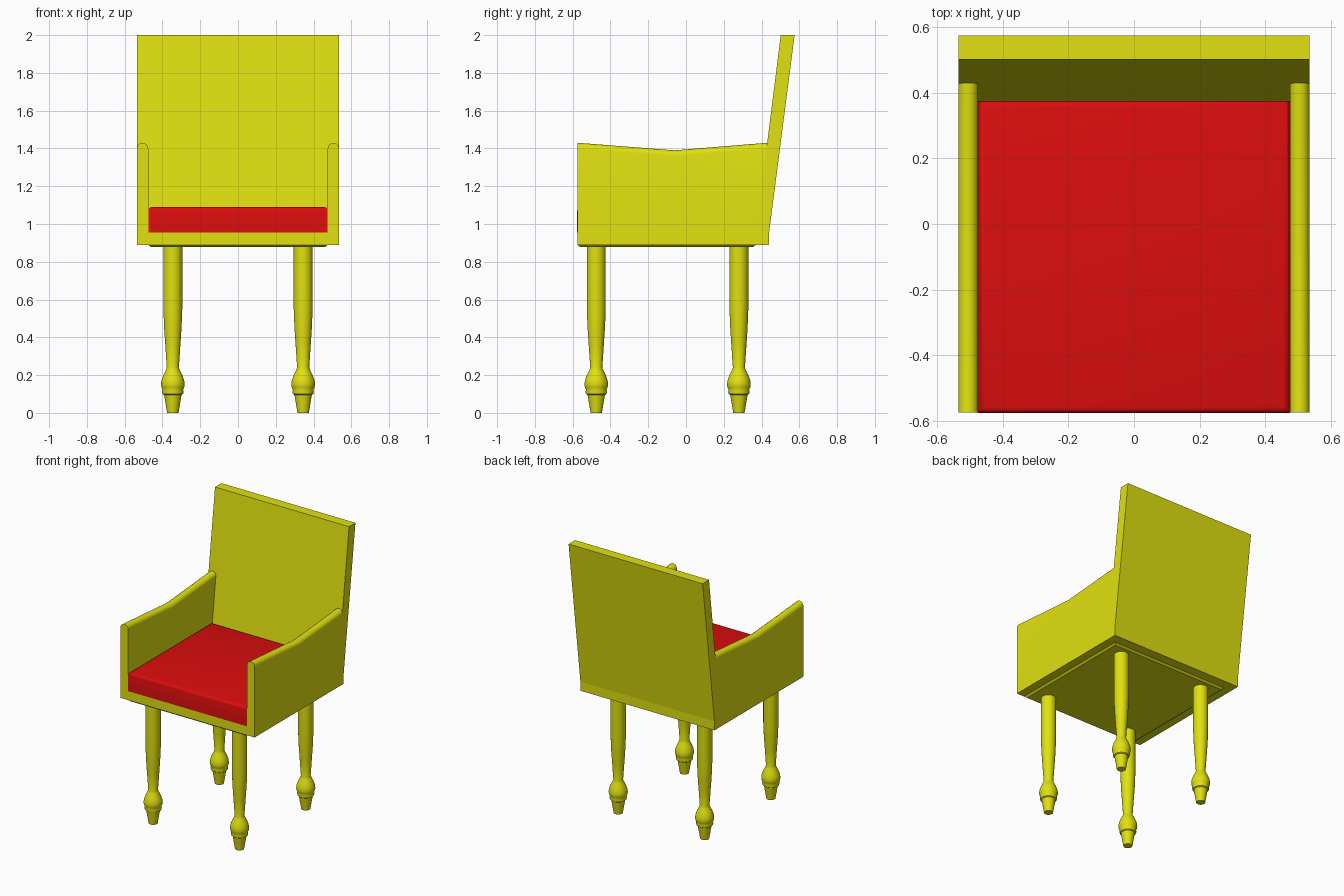
import bpy, bmesh, math

cube = bpy.data.objects.get("Cube")
if cube:
    bpy.data.objects.remove(cube, do_unlink=True)


def make_material(name, colour):
    mat = bpy.data.materials.new(name)
    mat.use_nodes = True
    mat.diffuse_color = colour
    mat.node_tree.nodes["Principled BSDF"].inputs["Base Color"].default_value = colour
    return mat


YELLOW = make_material("yellow", (0.75, 0.75, 0.005, 1))
RED = make_material("red", (0.72, 0.004, 0.004, 1))


def loft(name, rings, mat, closed_ends=True):
    """Skin a list of equal-length closed rings and cap both ends."""
    bm = bmesh.new()
    rows = [[bm.verts.new(p) for p in ring] for ring in rings]
    n = len(rows[0])
    for a, b in zip(rows, rows[1:]):
        for i in range(n):
            j = (i + 1) % n
            bm.faces.new((a[i], a[j], b[j], b[i]))
    bm.faces.new(rows[0][::-1])
    bm.faces.new(rows[-1])
    bmesh.ops.recalc_face_normals(bm, faces=bm.faces[:])
    mesh = bpy.data.meshes.new(name)
    bm.to_mesh(mesh)
    bm.free()
    obj = bpy.data.objects.new(name, mesh)
    bpy.context.collection.objects.link(obj)
    mesh.materials.append(mat)
    return obj


def smooth(obj, degrees=30):
    bpy.ops.object.select_all(action="DESELECT")
    obj.select_set(True)
    bpy.context.view_layer.objects.active = obj
    bpy.ops.object.shade_smooth_by_angle(angle=math.radians(degrees))


def box_rings(x, y0, y1, z0, z1, inset=0.0):
    """Bottom and top rings of a box; the bottom may be inset."""
    def ring(d, z):
        return [(-x + d, y0 + d, z), (x - d, y0 + d, z),
                (x - d, y1 - d, z), (-x + d, y1 - d, z)]
    return [ring(inset, z0), ring(0, z1)]


HALF, INNER = 0.535, 0.475
FRONT, BOTTOM, FLOOR = -0.575, 0.89, 0.955


def back_y(z):
    """Leaning front plane of the backrest."""
    return 0.37 + 0.126 * (z - FLOOR)


# Seat tray and both arms: one U-shaped section swept front to back
def tray_section(top):
    r = (HALF - INNER) / 2
    arm = [(HALF, BOTTOM)]
    for k in range(9):
        a = math.pi * k / 8
        arm.append((INNER + r + r * math.cos(a), top - r + r * math.sin(a)))
    arm.append((INNER, FLOOR))
    return arm + [(-x, z) for x, z in reversed(arm)]


stations = [[(x, FRONT, z) for x, z in tray_section(1.43)],
            [(x, -0.06, z) for x, z in tray_section(1.39)],
            [(x, back_y(z), z) for x, z in tray_section(1.43)]]
smooth(loft("seat_and_arms", stations, YELLOW))

# Leaning backrest
profile = [(back_y(BOTTOM), BOTTOM), (0.44, BOTTOM), (0.44, FLOOR),
           (0.575, 2.0), (back_y(2.0), 2.0)]
loft("backrest", [[(s * HALF, y, z) for y, z in profile] for s in (-1, 1)], YELLOW)

# Cushion with rounded top and upright edges
cushion = loft("cushion", box_rings(INNER, FRONT - 0.001, 0.375, FLOOR, 1.09), RED)
bm = bmesh.new()
bm.from_mesh(cushion.data)
top_edges = [e for e in bm.edges if all(v.co.z > 1 for v in e.verts)]
bmesh.ops.bevel(bm, geom=top_edges, offset=0.02, segments=3, profile=0.5,
                affect="EDGES")
bm.to_mesh(cushion.data)
bm.free()
smooth(cushion, 35)

# Shallow plate under the seat
loft("underside_plate", box_rings(0.475, -0.575, 0.37, 0.878, BOTTOM, 0.015), YELLOW)

# Turned legs
leg_profile = [(0.03, 0), (0.046, 0.095), (0.054, 0.1), (0.057, 0.11), (0.054, 0.122),
               (0.06, 0.135), (0.063, 0.15), (0.06, 0.172), (0.05, 0.2),
               (0.036, 0.228), (0.032, 0.24), (0.04, 0.36), (0.046, 0.45),
               (0.05, 0.55), (0.05, 0.885)]
SIDES = 32
for y, end in ((-0.475, "front"), (0.28, "back")):
    for x, side in ((0.345, "left"), (-0.345, "right")):
        rings = [[(x + r * math.cos(math.tau * i / SIDES),
                   y + r * math.sin(math.tau * i / SIDES), z)
                  for i in range(SIDES)] for r, z in leg_profile]
        smooth(loft(f"{end}_{side}_leg", rings, YELLOW), 40)
